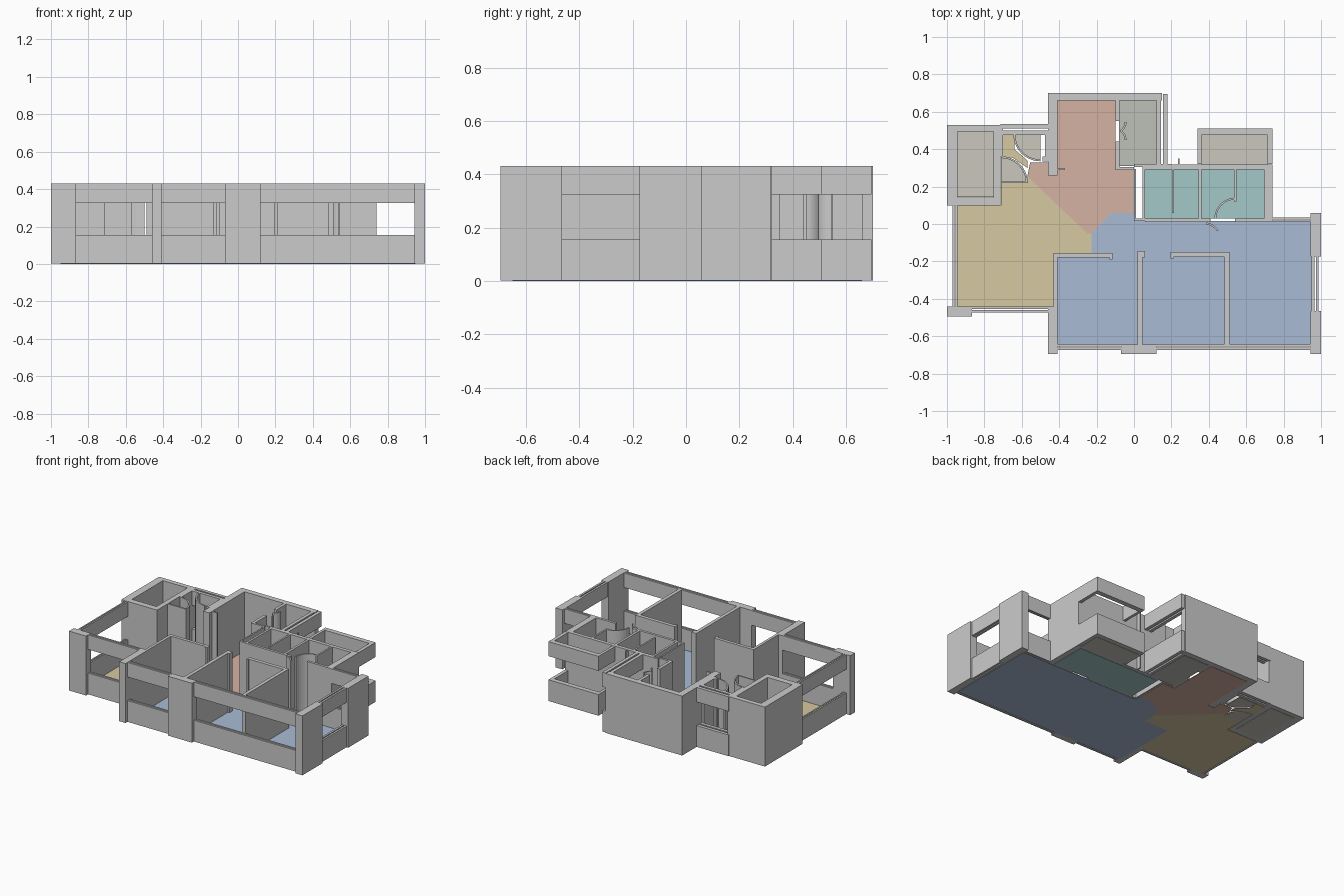
import bpy, bmesh, math

if "Cube" in bpy.data.objects:
    bpy.data.objects.remove(bpy.data.objects["Cube"])

H, SILL, HEAD, BASE = 0.43, 0.155, 0.325, 0.002


def make(name, polys, color=None):
    """Extrude each (outline, z0, z1) into one prism of the named object."""
    bm = bmesh.new()
    for pts, z0, z1 in polys:
        f = bm.faces.new([bm.verts.new((x, y, z0)) for x, y in pts])
        r = bmesh.ops.extrude_face_region(bm, geom=[f])
        for v in r["geom"]:
            if isinstance(v, bmesh.types.BMVert):
                v.co.z = z1
    bmesh.ops.recalc_face_normals(bm, faces=bm.faces)
    me = bpy.data.meshes.new(name)
    bm.to_mesh(me)
    bm.free()
    ob = bpy.data.objects.new(name, me)
    bpy.context.collection.objects.link(ob)
    if color:
        m = bpy.data.materials.new(name + "_colour")
        m.diffuse_color = (*color, 1)
        m.use_nodes = True
        m.node_tree.nodes["Principled BSDF"].inputs["Base Color"].default_value = m.diffuse_color
        me.materials.append(m)
    return ob


def rect(x0, x1, y0, y1):
    return [(x0, y0), (x1, y0), (x1, y1), (x0, y1)]


def walls(name, *rs):
    make(name, [(rect(*r), BASE, H) for r in rs])


def window(name, x0, x1, y0, y1, split=True):
    """Sill and lintel bands; thin frames are two parallel leaves."""
    rs = [(x0, x1, y0, y1)]
    if split and x1 - x0 > y1 - y0:
        t = (y1 - y0) * 0.4
        rs = [(x0, x1, y0, y0 + t), (x0, x1, y1 - t, y1)]
    elif split:
        t = (x1 - x0) * 0.4
        rs = [(x0, x0 + t, y0, y1), (x1 - t, x1, y0, y1)]
    make(name, [(rect(*r), a, b) for r in rs for a, b in ((BASE, SILL), (HEAD, H))])


def arc_wall(name, cx, cy, r, a0, a1, t=0.01, n=10):
    """Thin quarter-circle door sweep."""
    ang = [math.radians(a0 + (a1 - a0) * i / n) for i in range(n + 1)]
    pts = [(cx + r * math.cos(a), cy + r * math.sin(a)) for a in ang]
    pts += [(cx + (r - t) * math.cos(a), cy + (r - t) * math.sin(a)) for a in reversed(ang)]
    make(name, [(pts, BASE, H)])


def floor(name, color, *polys):
    make(name, [(p, 0, 0.004) for p in polys], color)


# Floors
BLUE, TAN, ORANGE = (.40, .50, .67), (.67, .58, .35), (.67, .45, .37)
TEAL, BEIGE, OLIVE = (.37, .58, .58), (.60, .57, .51), (.51, .53, .48)
floor("bedroom_floor", BLUE,
      [(-.42, -.65), (.95, -.65), (.95, .015), (0, .015), (0, .06), (-.12, .06),
       (-.228, -.05), (-.228, -.16), (-.42, -.16)])
floor("living_floor", TAN,
      [(-.95, -.445), (-.42, -.445), (-.42, -.16), (-.228, -.16), (-.228, -.05),
       (-.25, -.05), (-.57, .255), (-.57, .34), (-.64, .40), (-.64, .475),
       (-.71, .475), (-.71, .36), (-.65, .355), (-.57, .3), (-.57, .225),
       (-.71, .225), (-.71, .1), (-.95, .1)])
floor("kitchen_floor", ORANGE,
      [(-.41, .66), (-.1, .66), (-.1, .29), (-.003, .29), (-.003, .06), (-.12, .06),
       (-.228, -.05), (-.25, -.05), (-.57, .255), (-.555, .33), (-.46, .33),
       (-.46, .26), (-.41, .26)])
floor("bathroom_floor", TEAL, rect(.055, .70, .03, .295))
floor("store_floor", BEIGE, rect(-.945, -.75, .145, .495))
floor("balcony_floor", BEIGE, rect(.36, .715, .315, .477))
floor("laundry_floor", OLIVE, rect(-.08, .125, .31, .66))
floor("entry_floor", BEIGE,
      [(-.645, .475), (-.62, .40), (-.56, .35), (-.50, .34), (-.50, .475)],
      [(-.71, .225), (-.57, .225), (-.60, .30), (-.65, .345), (-.71, .355)])

# Store room on the left
walls("store_walls", (-1, -.945, .1, .53), (-.75, -.715, .1, .53),
      (-.945, -.75, .495, .53), (-.945, -.75, .1, .143))

# Outer piers
walls("front_left_pier", (-1, -.865, -.495, -.44))
walls("front_step_pier", (-.46, -.41, -.695, -.44))
walls("front_middle_pier", (-.07, .12, -.695, -.645))
walls("right_piers", (.945, 1, -.695, -.465), (.945, 1, -.175, .058))

# Outer windows
window("left_window", -.97, -.945, -.445, .1)
window("front_left_window", -.865, -.46, -.472, -.442)
window("front_middle_window", -.41, -.07, -.673, -.642)
window("front_right_window", .12, .945, -.673, -.642)
window("right_window", .95, .987, -.465, -.175)
window("rear_right_window", .74, .945, .01, .035)
window("laundry_window", .12, .18, .31, .695)
window("entry_window", -.715, -.46, .475, .535)

# Balcony parapet and header bands
make("balcony_bands", [(rect(*r), a, b) for r in
     ((.34, .74, .475, .51), (.34, .36, .32, .475), (.715, .74, .32, .475))
     for a, b in ((BASE, SILL), (HEAD, H))])

# Kitchen and laundry
walls("kitchen_walls", (-.46, -.41, .26, .70), (-.41, .15, .66, .70))
walls("laundry_walls", (-.1, -.078, .29, .44), (-.1, -.078, .55, .66), (-.1, 0, .29, .305),
      (0, .2, .305, .32), (.235, .243, .32, .35), (-.41, -.37, .288, .298))
arc_wall("laundry_upper_fold_door", -.1, .545, .06, -60, 0)
arc_wall("laundry_lower_fold_door", -.1, .45, .06, 0, 60)

# Bathroom block
walls("bathroom_walls", (0, .01, .015, .295), (.045, .06, .015, .305), (.01, .045, .015, .03),
      (.06, .70, .292, .318), (.695, .74, .01, .318), (.06, .41, .012, .03),
      (.54, .695, .012, .03))
walls("bathroom_partitions", (.203, .215, .06, .295), (.345, .362, .03, .292),
      (.535, .547, .12, .292))
arc_wall("bathroom_door", .54, .03, .11, 90, 180)
arc_wall("corridor_door", .37, -.09, .10, 35, 80)

# Bedroom partitions
walls("bedroom_cross_walls", (-.43, -.12, -.178, -.155), (-.13, -.115, -.19, -.155),
      (.2, .51, -.176, -.15), (.195, .21, -.185, -.15), (.02, .058, -.18, -.145))
walls("bedroom_dividers", (-.43, -.41, -.44, -.178), (.02, .045, -.645, -.18),
      (.485, .51, -.645, -.176))

# Entry jambs and door sweeps
walls("entry_jambs", (-.715, -.70, .36, .53), (-.49, -.46, .335, .36), (-.475, -.46, .36, .475),
      (-.715, -.57, .22, .23))
arc_wall("entry_door", -.5, .48, .145, 180, 270)
arc_wall("store_door", -.71, .22, .142, 0, 90)
